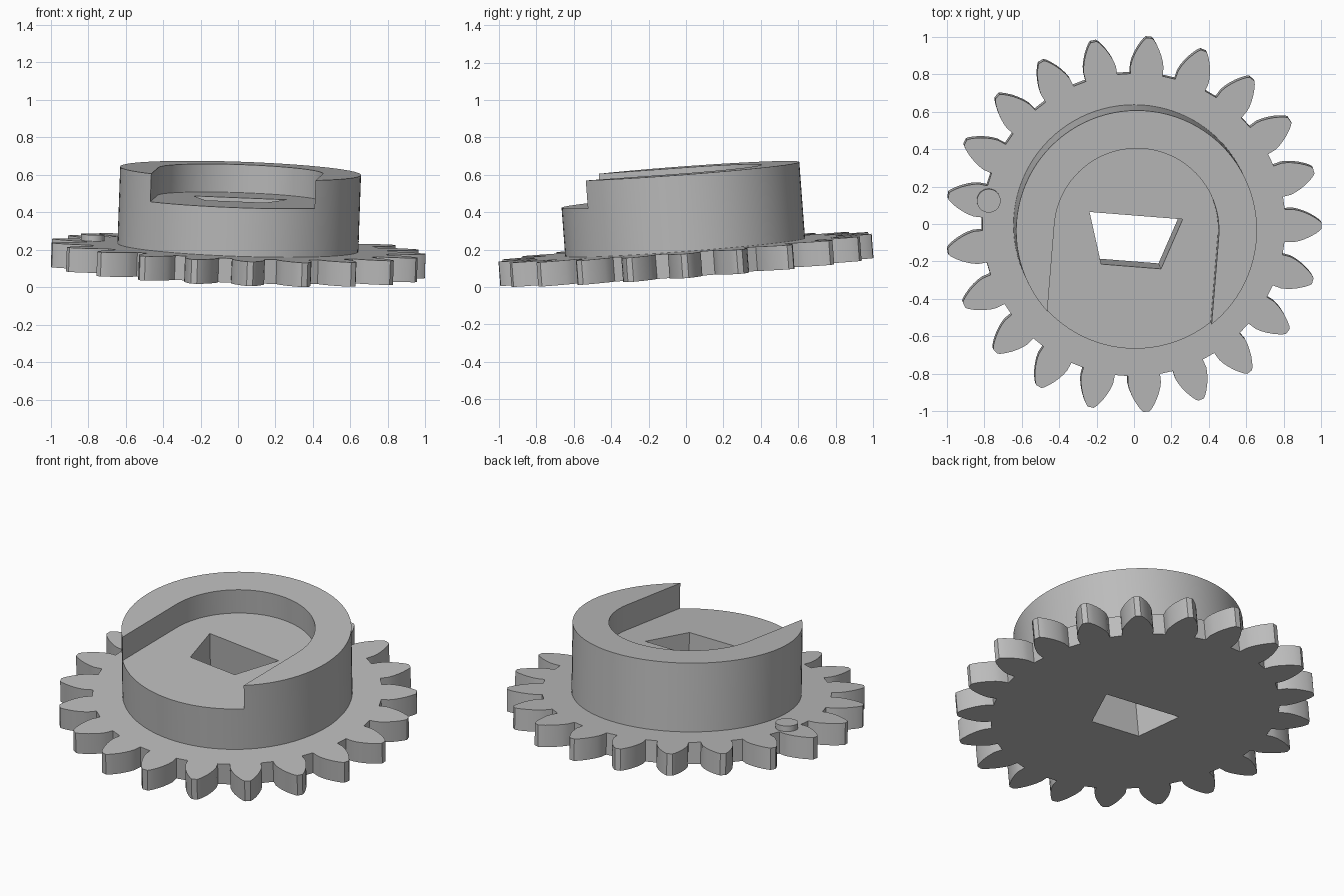
import bpy, bmesh
from math import sin, cos, pi, radians
from mathutils import Matrix, Vector

cube = bpy.data.objects.get("Cube")
if cube:
    bpy.data.objects.remove(cube)

# One plain grey for the whole casting
grey = bpy.data.materials.new("plain grey")
grey.use_nodes = True
COLOUR = (0.5, 0.5, 0.5, 1)
grey.diffuse_color = COLOUR
grey.node_tree.nodes["Principled BSDF"].inputs["Base Color"].default_value = COLOUR

# The whole piece leans slightly forwards and to one side
normal = Vector((0.035, -0.075, 1))
TILT = (Matrix.Translation((-0.005, 0.005, 0.083))
        @ Vector((0, 0, 1)).rotation_difference(normal).to_matrix().to_4x4())

TEETH = 21
GEAR_TOP, FLOOR, HUB_TOP = 0.13, 0.39, 0.54
HUB_RADIUS, SLOT_RADIUS = 0.643, 0.44


def prism(name, outline, low, high):
    """Extrude a counter-clockwise outline between two heights."""
    bm = bmesh.new()
    base = bm.faces.new([bm.verts.new((x, y, low)) for x, y in outline])
    top = bmesh.ops.extrude_face_region(bm, geom=[base], use_keep_orig=True)
    moved = [v for v in top["geom"] if isinstance(v, bmesh.types.BMVert)]
    bmesh.ops.translate(bm, verts=moved, vec=(0, 0, high - low))
    bmesh.ops.recalc_face_normals(bm, faces=bm.faces)
    mesh = bpy.data.meshes.new(name)
    bm.to_mesh(mesh)
    bm.free()
    obj = bpy.data.objects.new(name, mesh)
    bpy.context.collection.objects.link(obj)
    mesh.materials.append(grey)
    obj.matrix_world = TILT
    return obj


def arc(radius, start, end, steps, x=0, y=0):
    angles = [start + (end - start) * i / steps for i in range(steps + 1)]
    return [(x + radius * cos(a), y + radius * sin(a)) for a in angles]


def circle(radius, steps, x=0, y=0):
    return arc(radius, 0, 2 * pi, steps, x, y)[:-1]


def activate(obj):
    bpy.ops.object.select_all(action="DESELECT")
    obj.select_set(True)
    bpy.context.view_layer.objects.active = obj


def cut(obj, cutter):
    activate(obj)
    mod = obj.modifiers.new("cut", "BOOLEAN")
    mod.operation = "DIFFERENCE"
    mod.solver = "EXACT"
    mod.object = cutter
    bpy.ops.object.modifier_apply(modifier=mod.name)


# Gear: one curved tooth flank, mirrored and repeated around the rim
flank = [(0.805, 0.086), (0.85, 0.088), (0.88, 0.082), (0.91, 0.072),
         (0.94, 0.059), (0.97, 0.042), (0.99, 0.028), (1.002, 0.016)]
tooth = [(r, -w) for r, w in flank] + [(r, w) for r, w in reversed(flank)]
rim = []
for i in range(TEETH):
    a = 2 * pi * i / TEETH - radians(0.4)
    rim += [(x * cos(a) - y * sin(a), x * sin(a) + y * cos(a)) for x, y in tooth]
gear = prism("gear_wheel", rim, 0, GEAR_TOP)

# Hub
hub = prism("hub", circle(HUB_RADIUS, 96), GEAR_TOP - 0.01, HUB_TOP)

# Round-ended slot, open at the front and turned slightly
slot = [(SLOT_RADIUS, -1)] + arc(SLOT_RADIUS, 0, pi, 48) + [(-SLOT_RADIUS, -1)]
turn = -radians(4.6)
slot = [(x * cos(turn) - y * sin(turn), x * sin(turn) + y * cos(turn)) for x, y in slot]
slot_cutter = prism("slot_cutter", slot, FLOOR, 1)

# Four-sided shaft hole through hub and gear
hole = [(-0.246, 0.089), (-0.184, -0.19), (0.136, -0.216), (0.251, 0.049)]
hole_cutter = prism("hole_cutter", hole, -0.5, 1)

cut(hub, slot_cutter)
cut(hub, hole_cutter)
cut(gear, hole_cutter)
for cutter in (slot_cutter, hole_cutter):
    bpy.data.objects.remove(cutter)

# Small raised marker pin on one tooth
pin = prism("marker_pin", circle(0.063, 32, -0.776, 0.132), GEAR_TOP - 0.01, GEAR_TOP + 0.033)

for obj in (gear, hub, pin):
    activate(obj)
    bpy.ops.object.shade_smooth_by_angle(angle=radians(25))
